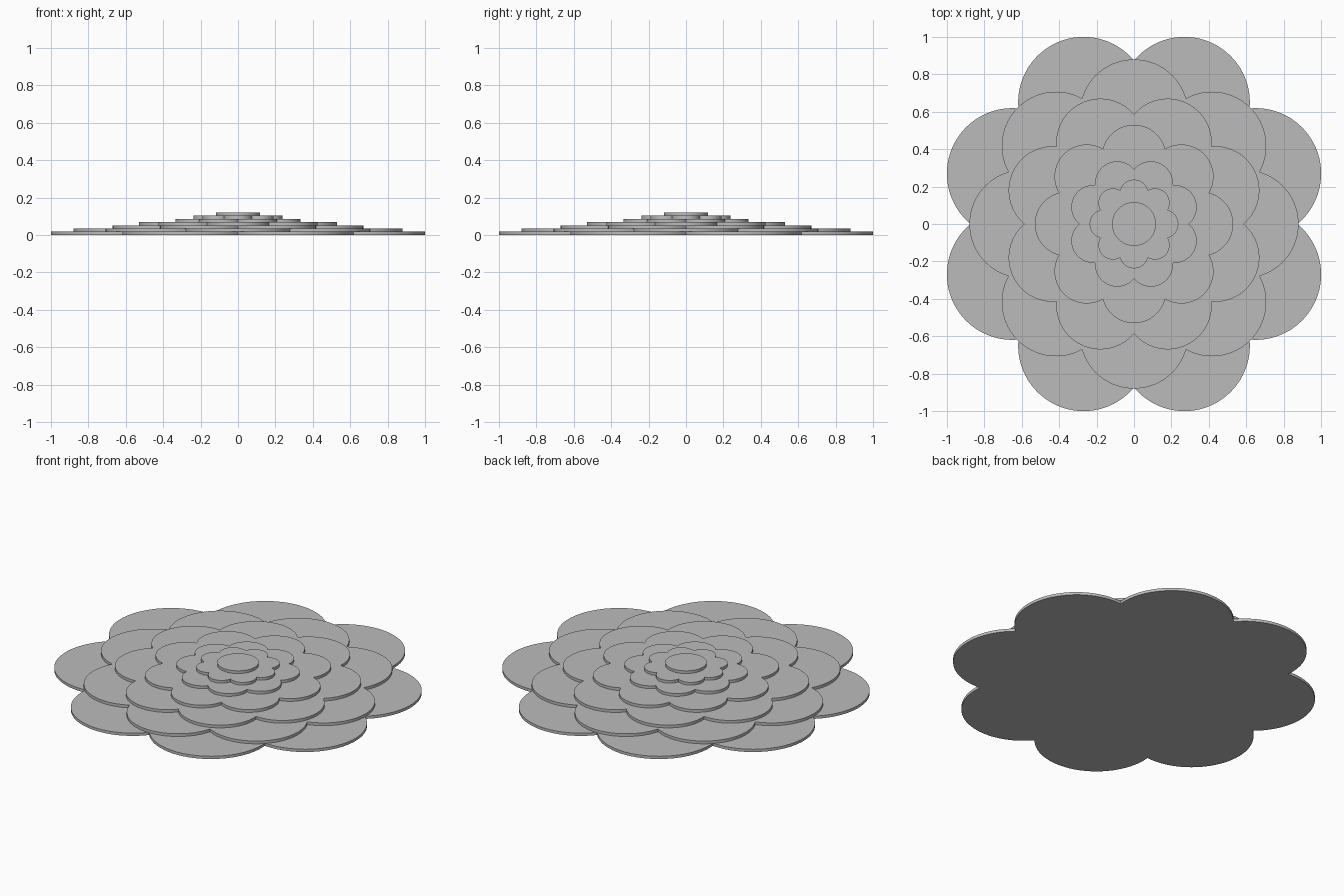
import bpy
import bmesh
from math import sin, cos, pi, sqrt, atan2, radians

cube = bpy.data.objects.get("Cube")
if cube:
    bpy.data.objects.remove(cube, do_unlink=True)

PETALS = 8
HALF = pi / PETALS          # half the angle between neighbouring petals
THICK = 0.0172
ARC_STEPS = 32

grey = bpy.data.materials.new("plain grey")
grey.use_nodes = True
grey.diffuse_color = (0.5, 0.5, 0.5, 1)
grey.node_tree.nodes["Principled BSDF"].inputs["Base Color"].default_value = (0.5, 0.5, 0.5, 1)


def flower_outline(dist, radius, turn):
    """Outer outline of a ring of overlapping circles."""
    valley = dist * cos(HALF) + sqrt(radius ** 2 - (dist * sin(HALF)) ** 2)
    sweep = atan2(valley * sin(HALF), valley * cos(HALF) - dist)
    points = []
    for p in range(PETALS):
        axis = turn + 2 * HALF * p
        for i in range(ARC_STEPS):
            a = axis - sweep + 2 * sweep * i / ARC_STEPS
            points.append((dist * cos(axis) + radius * cos(a),
                           dist * sin(axis) + radius * sin(a)))
    return points


def circle_outline(radius, steps=96):
    return [(radius * cos(2 * pi * i / steps), radius * sin(2 * pi * i / steps))
            for i in range(steps)]


def add_slab(name, outline, level):
    """Extrude an outline into one flat layer of the stack."""
    bm = bmesh.new()
    base = bm.faces.new([bm.verts.new((x, y, level * THICK)) for x, y in outline])
    top = bmesh.ops.extrude_face_region(bm, geom=[base], use_keep_orig=True)
    verts = [g for g in top["geom"] if isinstance(g, bmesh.types.BMVert)]
    bmesh.ops.translate(bm, verts=verts, vec=(0, 0, THICK))
    bmesh.ops.recalc_face_normals(bm, faces=bm.faces)
    mesh = bpy.data.meshes.new(name)
    bm.to_mesh(mesh)
    bm.free()
    mesh.materials.append(grey)
    mesh.shade_smooth()
    mesh.set_sharp_from_angle(angle=radians(30))
    bpy.context.collection.objects.link(bpy.data.objects.new(name, mesh))


# Petal layers, widest first: petal centre distance and petal radius
layers = [(0.704, 0.35), (0.59, 0.29), (0.47, 0.236),
          (0.358, 0.172), (0.235, 0.118), (0.16, 0.077)]
for level, (dist, radius) in enumerate(layers):
    turn = HALF if level % 2 == 0 else 0
    add_slab(f"petal_layer_{level + 1}", flower_outline(dist, radius, turn), level)

# Round centre on top
add_slab("centre_disc", circle_outline(0.117), len(layers))
